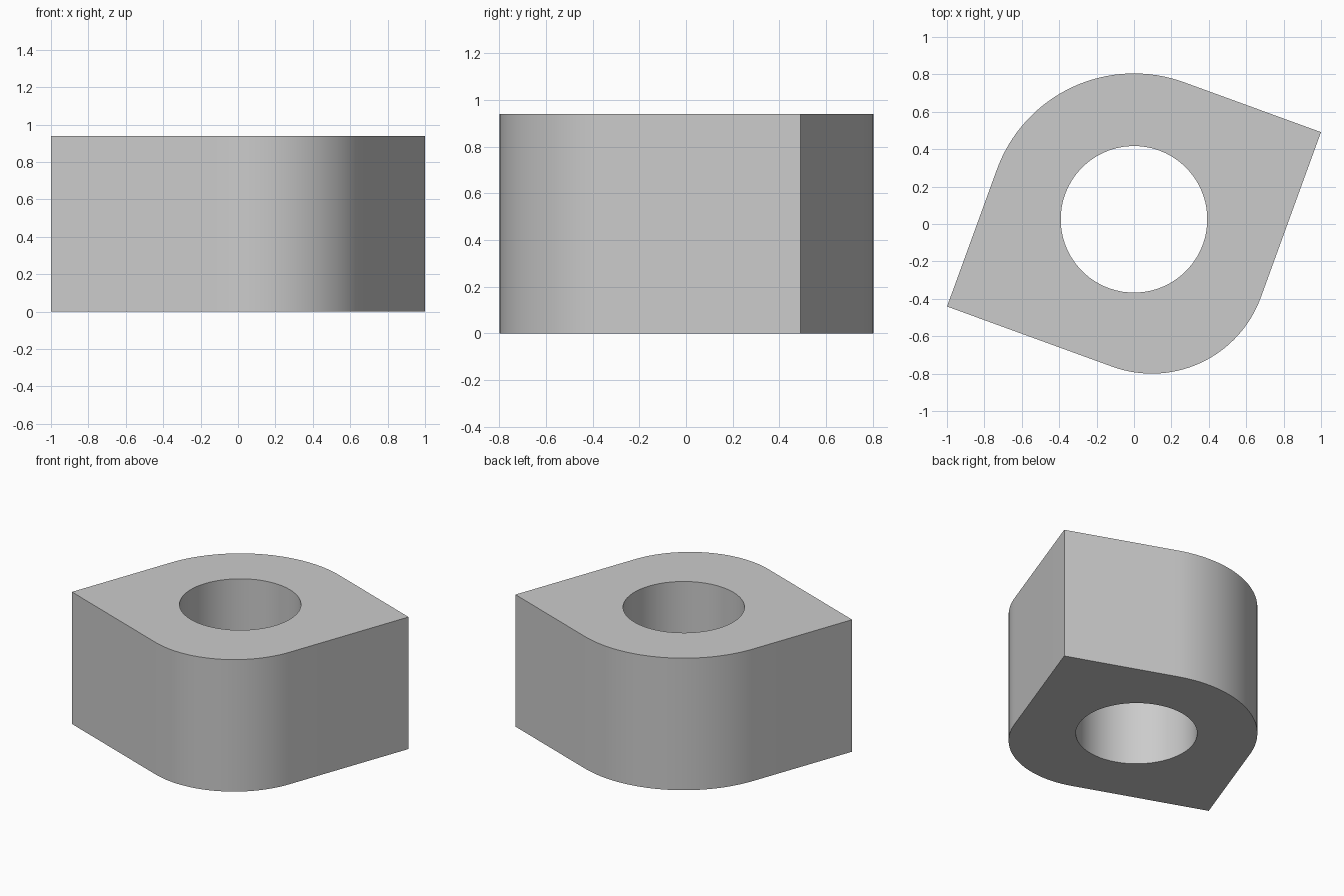
import bpy
import bmesh
from math import radians, cos, sin, pi
from mathutils import Matrix

cube = bpy.data.objects.get("Cube")
if cube:
    bpy.data.objects.remove(cube, do_unlink=True)

HALF, HEIGHT, BORE = 0.78, 0.94, 0.392
BIG_R, SMALL_R = 0.78, 0.62
STEPS = 32


def arc(cx, cy, r, start, sweep, count):
    return [(cx + r * cos(start + sweep * i / count),
             cy + r * sin(start + sweep * i / count)) for i in range(count + 1)]


# Square block profile with two opposite rounded corners
off = HALF - SMALL_R
outline = [(HALF, HALF)]
outline += arc(HALF * -1 + BIG_R, HALF - BIG_R, BIG_R, pi / 2, pi / 2, STEPS)
outline += [(-HALF, -HALF)]
outline += arc(off, -off, SMALL_R, -pi / 2, pi / 2, STEPS)
bore = arc(0, 0, BORE, 0, 2 * pi, STEPS * 2)[:-1]

# Fill between the outline and the bore, then extrude upward
bm = bmesh.new()
edges = []
for loop in (outline, bore):
    verts = [bm.verts.new((x, y, 0)) for x, y in loop]
    edges += [bm.edges.new((a, b)) for a, b in zip(verts, verts[1:] + verts[:1])]
bmesh.ops.triangle_fill(bm, edges=edges, use_beauty=True)
top = bmesh.ops.extrude_face_region(bm, geom=bm.faces[:], use_keep_orig=True)
bmesh.ops.translate(bm, vec=(0, 0, HEIGHT),
                    verts=[g for g in top["geom"] if isinstance(g, bmesh.types.BMVert)])
bmesh.ops.recalc_face_normals(bm, faces=bm.faces[:])
turn = Matrix.Translation((0, 0.025, 0)) @ Matrix.Rotation(radians(-20), 4, "Z")
bmesh.ops.transform(bm, matrix=turn, verts=bm.verts[:])

mesh = bpy.data.meshes.new("bored_block")
bm.to_mesh(mesh)
bm.free()
block = bpy.data.objects.new("bored_block", mesh)
bpy.context.collection.objects.link(block)

# Plain grey material
grey = bpy.data.materials.new("grey")
grey.use_nodes = True
colour = (0.6, 0.6, 0.6, 1)
grey.diffuse_color = colour
grey.node_tree.nodes["Principled BSDF"].inputs["Base Color"].default_value = colour
mesh.materials.append(grey)

bpy.context.view_layer.objects.active = block
block.select_set(True)
bpy.ops.object.shade_smooth_by_angle(angle=radians(30))
